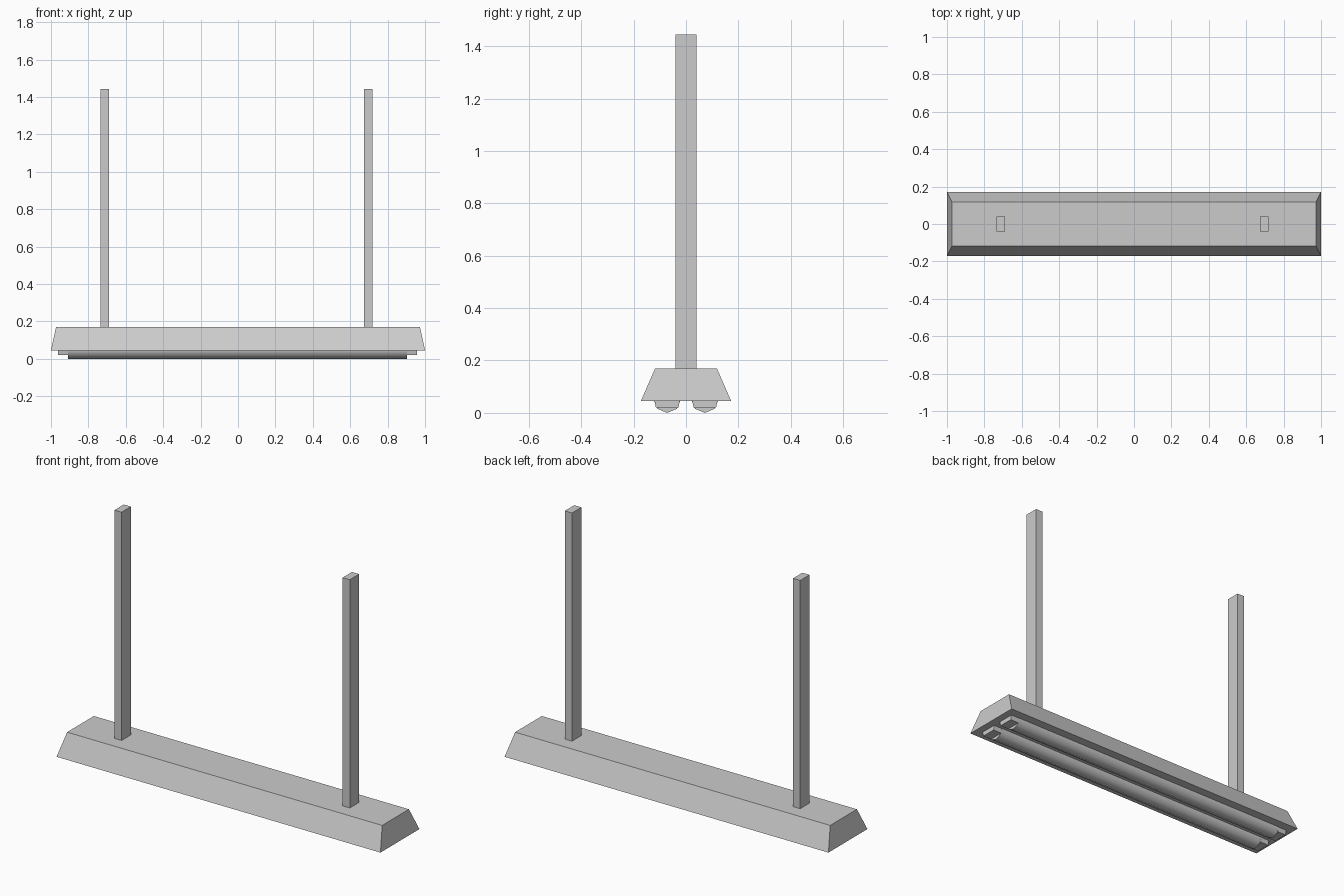
import bpy, bmesh, math
from mathutils import Matrix

if "Cube" in bpy.data.objects:
    bpy.data.objects.remove(bpy.data.objects["Cube"])


def add_object(name, bm):
    bmesh.ops.recalc_face_normals(bm, faces=bm.faces)
    mesh = bpy.data.meshes.new(name)
    bm.to_mesh(mesh)
    bm.free()
    obj = bpy.data.objects.new(name, mesh)
    bpy.context.collection.objects.link(obj)
    return obj


def block(name, cx, cy, z0, z1, low, high):
    """Box whose bottom and top have their own (x, y) half sizes."""
    bm = bmesh.new()
    bmesh.ops.create_cube(bm, size=2)
    for v in bm.verts:
        hx, hy = high if v.co.z > 0 else low
        v.co = (cx + v.co.x * hx, cy + v.co.y * hy, z1 if v.co.z > 0 else z0)
    return add_object(name, bm)


def tube(name, cy, cz, r, x0, x1):
    """Eight-sided lamp along x with a corner pointing down."""
    bm = bmesh.new()
    bmesh.ops.create_cone(bm, cap_ends=True, segments=8, radius1=r, radius2=r,
                          depth=x1 - x0)
    place = Matrix.Translation(((x0 + x1) / 2, cy, cz)) @ Matrix.Rotation(math.pi / 2, 4, 'Y')
    bmesh.ops.transform(bm, matrix=place, verts=bm.verts)
    for f in bm.faces:
        f.smooth = len(f.verts) == 4
    for e in bm.edges:
        if any(len(f.verts) == 8 for f in e.link_faces):
            e.smooth = False
    return add_object(name, bm)


# Tapered lamp housing
block("housing", 0, 0, 0.046, 0.17, (1.0, 0.172), (0.973, 0.118))

# Hanging posts
for side, x in (("left", -0.712), ("right", 0.697)):
    block(f"{side}_post", x, 0, 0.17, 1.444, (0.022, 0.041), (0.022, 0.041))

# Lamp tubes with a socket at each end
for side, y in (("front", -0.072), ("back", 0.072)):
    tube(f"{side}_tube", y, 0.053, 0.053, -0.91, 0.904)
    for end, x in (("left", -0.936), ("right", 0.931)):
        block(f"{side}_{end}_socket", x, y, 0.02, 0.05, (0.027, 0.043), (0.027, 0.049))
